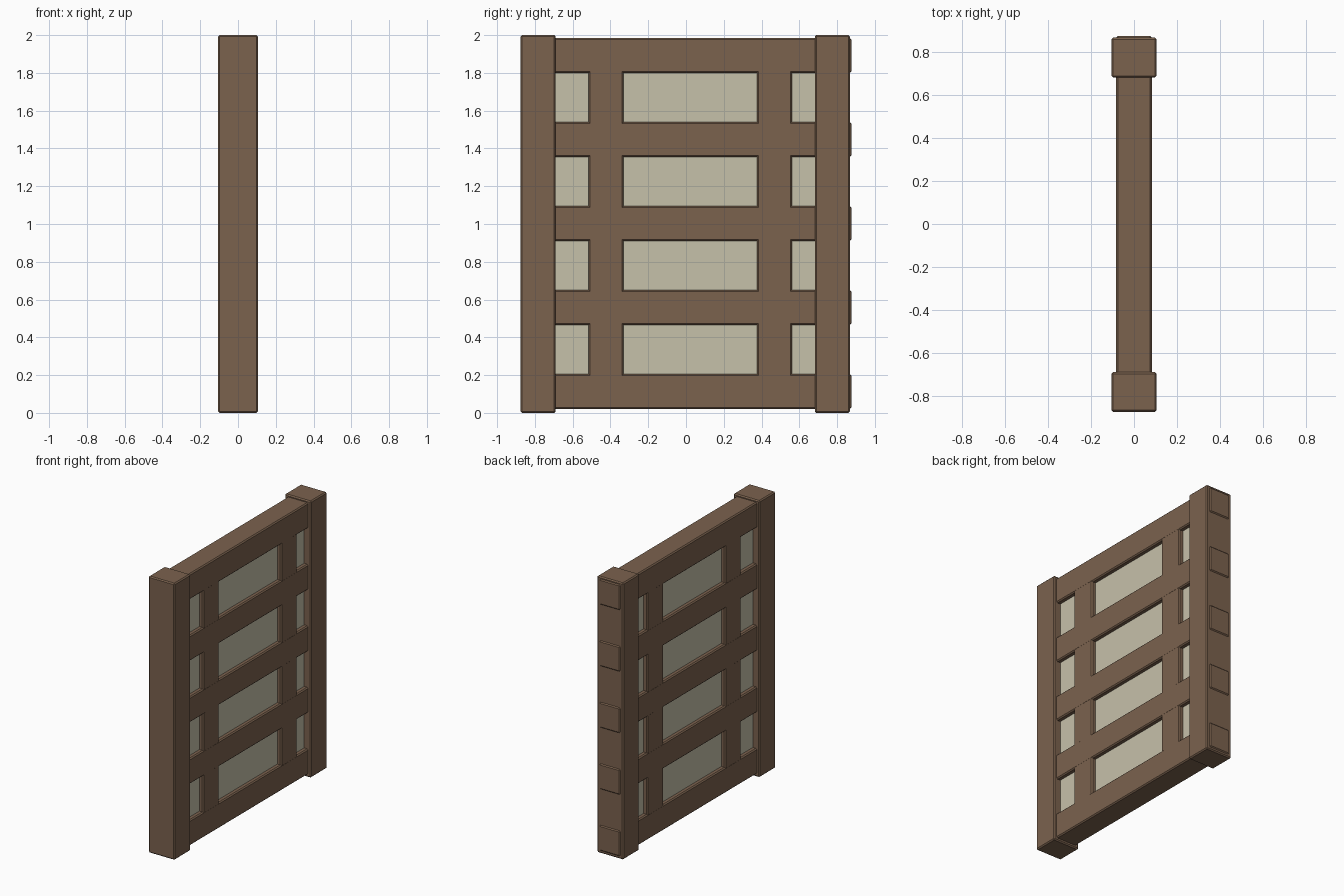
import bpy

old = bpy.data.objects.get("Cube")
if old:
    bpy.data.objects.remove(old, do_unlink=True)


def make_material(name, rgb):
    mat = bpy.data.materials.new(name)
    mat.use_nodes = True
    mat.diffuse_color = (*rgb, 1)
    mat.node_tree.nodes["Principled BSDF"].inputs["Base Color"].default_value = (*rgb, 1)
    return mat


wood = make_material("brown wood", (0.198, 0.122, 0.076))
paper = make_material("cream paper", (0.565, 0.533, 0.402))


def box(name, half_x, y0, y1, z0, z1, mat, bevel=0.008):
    """Box centred on x, given its depth and height ranges."""
    bpy.ops.mesh.primitive_cube_add(size=1, location=(0, (y0 + y1) / 2, (z0 + z1) / 2))
    ob = bpy.context.object
    ob.name = name
    ob.scale = (2 * half_x, y1 - y0, z1 - z0)
    bpy.ops.object.transform_apply(location=False, rotation=False, scale=True)
    ob.data.materials.append(mat)
    if bevel:
        mod = ob.modifiers.new("soft edges", 'BEVEL')
        mod.width = bevel
        mod.segments = 1
    return ob


# End posts
box("front_post", 0.105, -0.875, -0.69, 0, 2, wood)
box("back_post", 0.105, 0.682, 0.868, 0, 2, wood)

# Horizontal rails, their tenons just showing through the back post
for i in range(5):
    z = 0.1125 + 0.445 * i
    box(f"rail_{i + 1}", 0.083, -0.8, 0.875, z - 0.0925, z + 0.0925, wood)

# Inner uprights, set a hair inside the rails
for name, y in (("front_upright", -0.4225), ("back_upright", 0.4675)):
    box(name, 0.0825, y - 0.0925, y + 0.0925, 0.04, 1.96, wood)

# Paper sheet behind the lattice
box("paper_panel", 0.052, -0.8, 0.8, 0.1, 1.9, paper, bevel=0)
